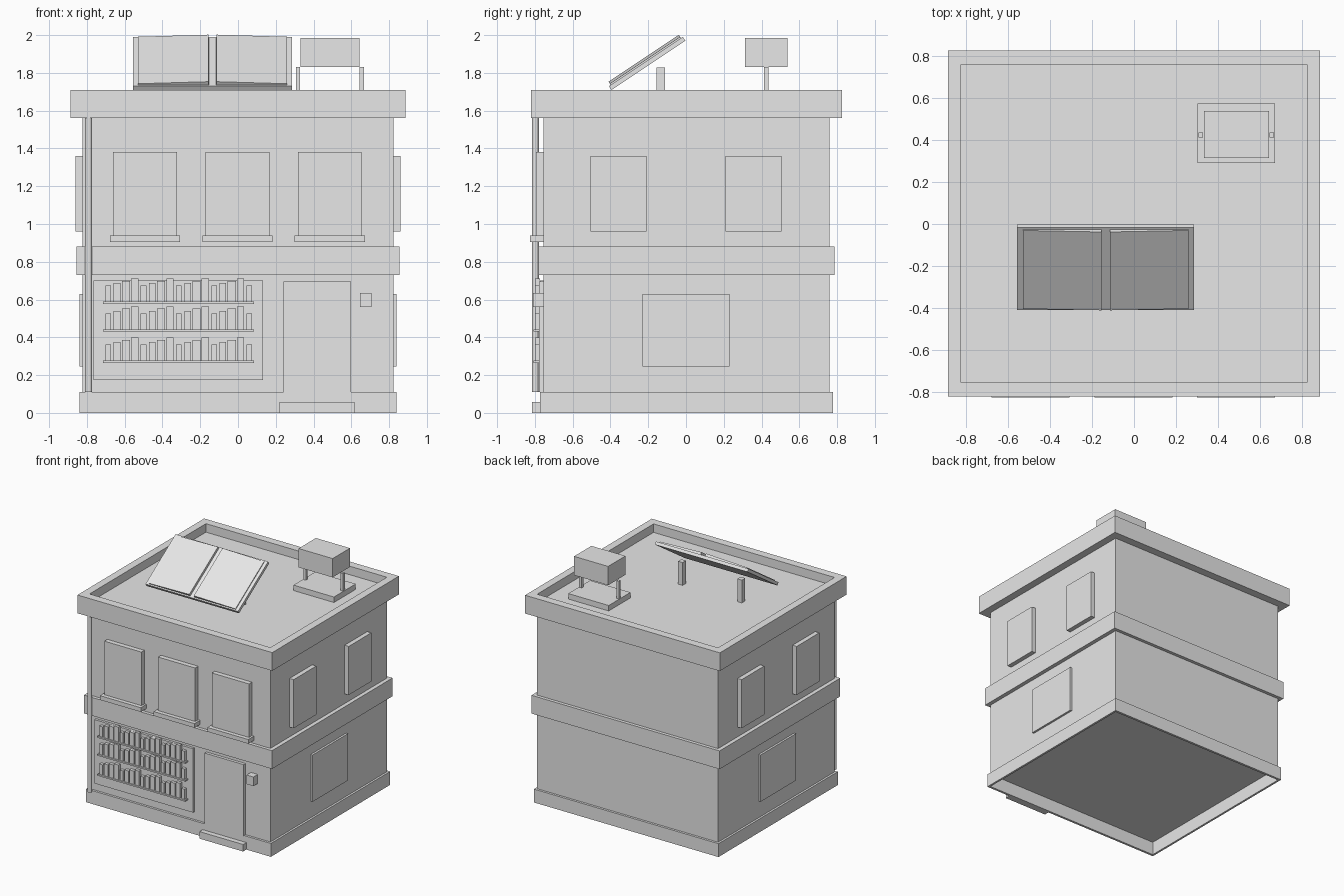
import bpy, bmesh, math
from mathutils import Matrix, Vector

if "Cube" in bpy.data.objects:
    bpy.data.objects.remove(bpy.data.objects["Cube"])

grey = bpy.data.materials.new("plain_grey")
grey.diffuse_color = (0.8, 0.8, 0.8, 1)
grey.use_nodes = True
grey.node_tree.nodes["Principled BSDF"].inputs["Base Color"].default_value = grey.diffuse_color


def finish(name, bm):
    bmesh.ops.recalc_face_normals(bm, faces=bm.faces)
    me = bpy.data.meshes.new(name)
    bm.to_mesh(me)
    bm.free()
    me.materials.append(grey)
    ob = bpy.data.objects.new(name, me)
    bpy.context.collection.objects.link(ob)
    return ob


def add_box(bm, x0, x1, y0, y1, z0, z1, frame=Matrix()):
    m = Matrix.Translation(((x0 + x1) / 2, (y0 + y1) / 2, (z0 + z1) / 2))
    s = Matrix.Diagonal((x1 - x0, y1 - y0, z1 - z0, 1))
    bmesh.ops.create_cube(bm, size=1, matrix=frame @ m @ s)


def box(name, *dims, frame=Matrix()):
    bm = bmesh.new()
    add_box(bm, *dims, frame=frame)
    return finish(name, bm)


# Building outline: half width, front y, back y
BX, BF, BB = 0.823, -0.754, 0.759


def ring(name, gx, gy, z0, z1):
    """Rectangular collar wrapped around the walls."""
    bm = bmesh.new()
    loops = []
    for ex, ey in ((0, 0), (gx, gy)):
        for z in (z0, z1):
            loops.append([bm.verts.new(p) for p in (
                (-BX - ex, BF - ey, z), (BX + ex, BF - ey, z),
                (BX + ex, BB + ey, z), (-BX - ex, BB + ey, z))])
    il, ih, ol, oh = loops
    for a, b in ((il, ih), (ih, oh), (oh, ol), (ol, il)):
        for i in range(4):
            j = (i + 1) % 4
            bm.faces.new((a[i], a[j], b[j], b[i]))
    return finish(name, bm)


# Walls with flat roof, and the three collars
box("walls", -BX, BX, BF, BB, 0.11, 1.64)
ring("base_plinth", 0.017, 0.019, 0, 0.11)
ring("middle_band", 0.033, 0.027, 0.73, 0.88)
ring("roof_parapet", 0.063, 0.067, 1.56, 1.71)

# Upper front windows with sills
for i, x in enumerate((-0.492, -0.003, 0.486)):
    box(f"front_window_{i}", x - 0.169, x + 0.169, -0.793, BF, 0.94, 1.38)
    box(f"front_sill_{i}", x - 0.186, x + 0.186, -0.826, BF, 0.905, 0.94)

# Side windows, both sides
for side, s in (("right", 1), ("left", -1)):
    def side_box(name, out, y0, y1, z0, z1):
        x0, x1 = sorted((s * BX, s * out))
        box(f"{side}_{name}", x0, x1, y0, y1, z0, z1)
    side_box("upper_window_front", 0.86, -0.505, -0.21, 0.96, 1.36)
    side_box("upper_window_back", 0.86, 0.21, 0.505, 0.96, 1.36)
    side_box("lower_window", 0.84, -0.23, 0.23, 0.245, 0.63)

# Shop front
box("shop_window", -0.765, 0.132, -0.774, BF, 0.175, 0.70)
box("door", 0.24, 0.597, -0.778, BF, 0.11, 0.695)
box("door_step", 0.22, 0.617, -0.815, BF, 0, 0.058)
box("wall_lamp", 0.645, 0.707, -0.81, BF, 0.56, 0.635)

# Book shelves in the shop window: four book sizes repeat along each shelf
widths = (0.030, 0.035, 0.043, 0.038)
heights = (0.085, 0.098, 0.110, 0.122)
for r, z in enumerate((0.577, 0.43, 0.265)):
    box(f"shelf_{r}", -0.715, 0.085, -0.808, -0.774, z, z + 0.012)
    bm = bmesh.new()
    for i in range(17):
        x = -0.687 + i * 0.0467
        w = widths[i % 4] / 2
        add_box(bm, x - w, x + w, -0.80, -0.774, z + 0.012, z + 0.012 + heights[i % 4])
    finish(f"books_{r}", bm)

# Drain pipe at the front left corner
bm = bmesh.new()
bmesh.ops.create_cone(bm, cap_ends=True, segments=12, radius1=0.018, radius2=0.018,
                      depth=1.45, matrix=Matrix.Translation((-0.791, -0.797, 0.835)))
finish("drain_pipe", bm)

# Roof sign box on a plate with two posts
box("sign_plate", 0.302, 0.67, 0.29, 0.573, 1.64, 1.685)
box("sign_box", 0.332, 0.642, 0.313, 0.538, 1.83, 1.985)
for i, x in enumerate((0.317, 0.655)):
    box(f"sign_post_{i}", x - 0.011, x + 0.011, 0.412, 0.436, 1.685, 1.83)

# Tilted open book on the roof: cover, two raised pages, two posts
tilt = Matrix.Translation((-0.135, -0.199, 1.84)) @ Matrix.Rotation(math.radians(33.7), 4, 'X')
box("book_cover", -0.421, 0.421, -0.235, 0.235, 0, 0.025, frame=tilt)
for side, s in (("left", -1), ("right", 1)):
    page = tilt @ Matrix.Translation((s * 0.207, 0, 0.026)) @ Matrix.Rotation(s * math.radians(2), 4, 'Y')
    box(f"book_page_{side}", -0.187, 0.187, -0.224, 0.224, -0.012, 0.013, frame=page)
    x = -0.14 + s * 0.27
    box(f"book_post_{side}", x - 0.02, x + 0.02, -0.155, -0.112, 1.64, 1.828)
